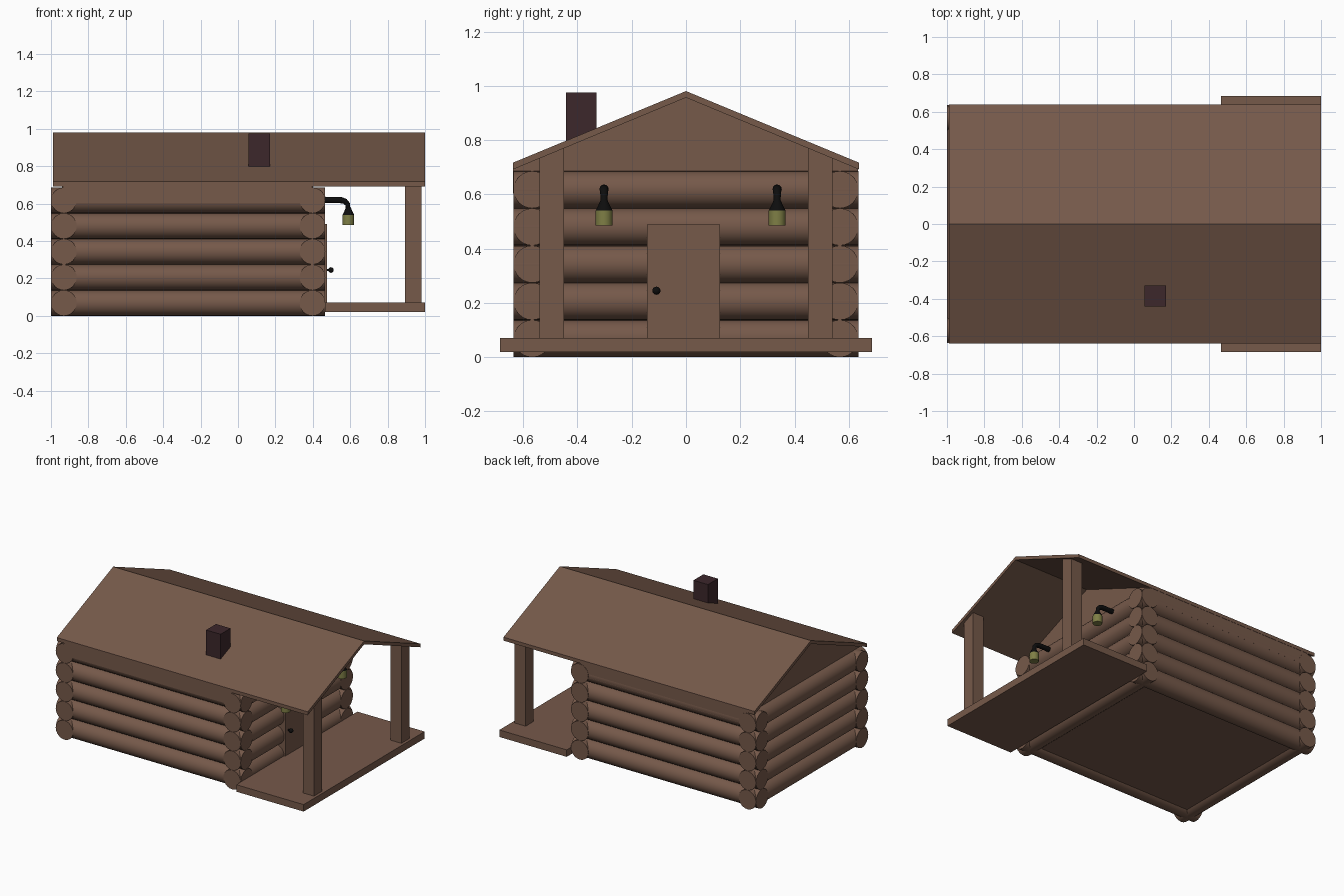
import bpy, bmesh, math
from mathutils import Matrix, Vector

if "Cube" in bpy.data.objects:
    bpy.data.objects.remove(bpy.data.objects["Cube"])


def material(name, rgb):
    m = bpy.data.materials.new(name)
    m.diffuse_color = (*rgb, 1)
    m.use_nodes = True
    m.node_tree.nodes["Principled BSDF"].inputs["Base Color"].default_value = m.diffuse_color
    return m


WOOD = material("wood", (0.18, 0.10, 0.068))
BRICK = material("chimney_brick", (0.045, 0.02, 0.024))
BLACK = material("black_metal", (0.004, 0.004, 0.004))
GLASS = material("lamp_glass", (0.21, 0.21, 0.06))


def finish(bm, name, mat, smooth=False):
    bmesh.ops.recalc_face_normals(bm, faces=bm.faces)
    me = bpy.data.meshes.new(name)
    bm.to_mesh(me)
    bm.free()
    me.materials.append(mat)
    ob = bpy.data.objects.new(name, me)
    bpy.context.collection.objects.link(ob)
    if smooth:
        bpy.ops.object.select_all(action='DESELECT')
        ob.select_set(True)
        bpy.context.view_layer.objects.active = ob
        bpy.ops.object.shade_smooth_by_angle(angle=math.radians(40))
    return ob


def extrude_x(name, profile, x0, x1, mat=WOOD):
    """Prism with a (y, z) profile running from x0 to x1."""
    bm = bmesh.new()
    a, b = [[bm.verts.new((x, y, z)) for y, z in profile] for x in (x0, x1)]
    bm.faces.new(a)
    bm.faces.new(b[::-1])
    for i in range(len(profile)):
        bm.faces.new((a[i - 1], a[i], b[i], b[i - 1]))
    return finish(bm, name, mat)


def box(name, x, y, z, mat=WOOD):
    return extrude_x(name, [(y[0], z[0]), (y[1], z[0]), (y[1], z[1]), (y[0], z[1])], *x, mat)


def rod(name, a, b, r1, r2, mat, seg=24):
    """Cylinder or cone between two points."""
    a, b = Vector(a), Vector(b)
    d = b - a
    bm = bmesh.new()
    mtx = Matrix.Translation((a + b) / 2) @ d.to_track_quat('Z', 'Y').to_matrix().to_4x4()
    bmesh.ops.create_cone(bm, cap_ends=True, segments=seg, radius1=r1, radius2=r2,
                          depth=d.length, matrix=mtx)
    return finish(bm, name, mat, True)


# Log walls: five courses crossing at the corners
R = 0.0686
for i in range(5):
    z = R * (2 * i + 1)
    for side, y in (("front", -0.567), ("back", 0.567)):
        rod(f"{side}_log_{i}", (-1, y, z), (0.466, y, z), R, R, WOOD)
    for side, x in (("left", -0.931), ("right", 0.398)):
        rod(f"{side}_log_{i}", (x, -0.636, z), (x, 0.636, z), R, R, WOOD)

# Floor, porch deck and eave boards
box("floor", (-0.93, 0.40), (-0.567, 0.567), (0.02, 0.07))
box("porch_deck", (0.466, 1.0), (-0.685, 0.685), (0.02, 0.07))
box("front_eave_board", (-0.935, 0.395), (-0.637, -0.60), (0.603, 0.70))
box("back_eave_board", (-0.935, 0.395), (0.60, 0.634), (0.603, 0.70))

# Gable ends and roof
gable = [(-0.62, 0.60), (0.62, 0.60), (0.62, 0.70), (0, 0.957), (-0.62, 0.70)]
extrude_x("left_gable", gable, -0.94, -0.90)
extrude_x("right_gable", gable, 0.36, 0.40)
extrude_x("roof", [(-0.638, 0.717), (0, 0.981), (0.638, 0.717),
                   (0.638, 0.692), (0, 0.957), (-0.638, 0.692)], -0.99, 1.0)

# Porch posts with tops cut to the roof slope
for side, s in (("front", -1), ("back", 1)):
    extrude_x(f"{side}_porch_post", [(s * 0.45, 0.06), (s * 0.54, 0.06),
                                     (s * 0.54, 0.738), (s * 0.45, 0.776)], 0.893, 0.98)

# Chimney
box("chimney", (0.057, 0.172), (-0.442, -0.33), (0.785, 0.976), BRICK)

# Door and knob
box("door", (0.40, 0.475), (-0.143, 0.125), (0.06, 0.49))
rod("knob_stem", (0.47, -0.109, 0.245), (0.495, -0.109, 0.245), 0.006, 0.006, BLACK, 12)
bm = bmesh.new()
bmesh.ops.create_uvsphere(bm, u_segments=16, v_segments=10, radius=0.015,
                          matrix=Matrix.Translation((0.497, -0.109, 0.245)))
finish(bm, "door_knob", BLACK, True)

# Wall lamps: bent arm, flared shade and glass
for side, y in (("front", -0.302), ("back", 0.336)):
    cu = bpy.data.curves.new(f"{side}_lamp_arm", 'CURVE')
    cu.dimensions = '3D'
    cu.bevel_depth = 0.017
    cu.bevel_resolution = 4
    cu.use_fill_caps = True
    pts = [(0.44, 0.62, 1), (0.55, 0.619, 1), (0.572, 0.612, 0.9),
           (0.586, 0.597, 0.8), (0.59, 0.56, 0.7)]
    sp = cu.splines.new('POLY')
    sp.points.add(len(pts) - 1)
    for p, (x, z, r) in zip(sp.points, pts):
        p.co = (x, y, z, 1)
        p.radius = r
    cu.materials.append(BLACK)
    bpy.context.collection.objects.link(bpy.data.objects.new(f"{side}_lamp_arm", cu))
    rod(f"{side}_lamp_shade", (0.59, y, 0.54), (0.59, y, 0.58), 0.031, 0.012, BLACK)
    rod(f"{side}_lamp_glass", (0.59, y, 0.485), (0.59, y, 0.54), 0.031, 0.031, GLASS)
